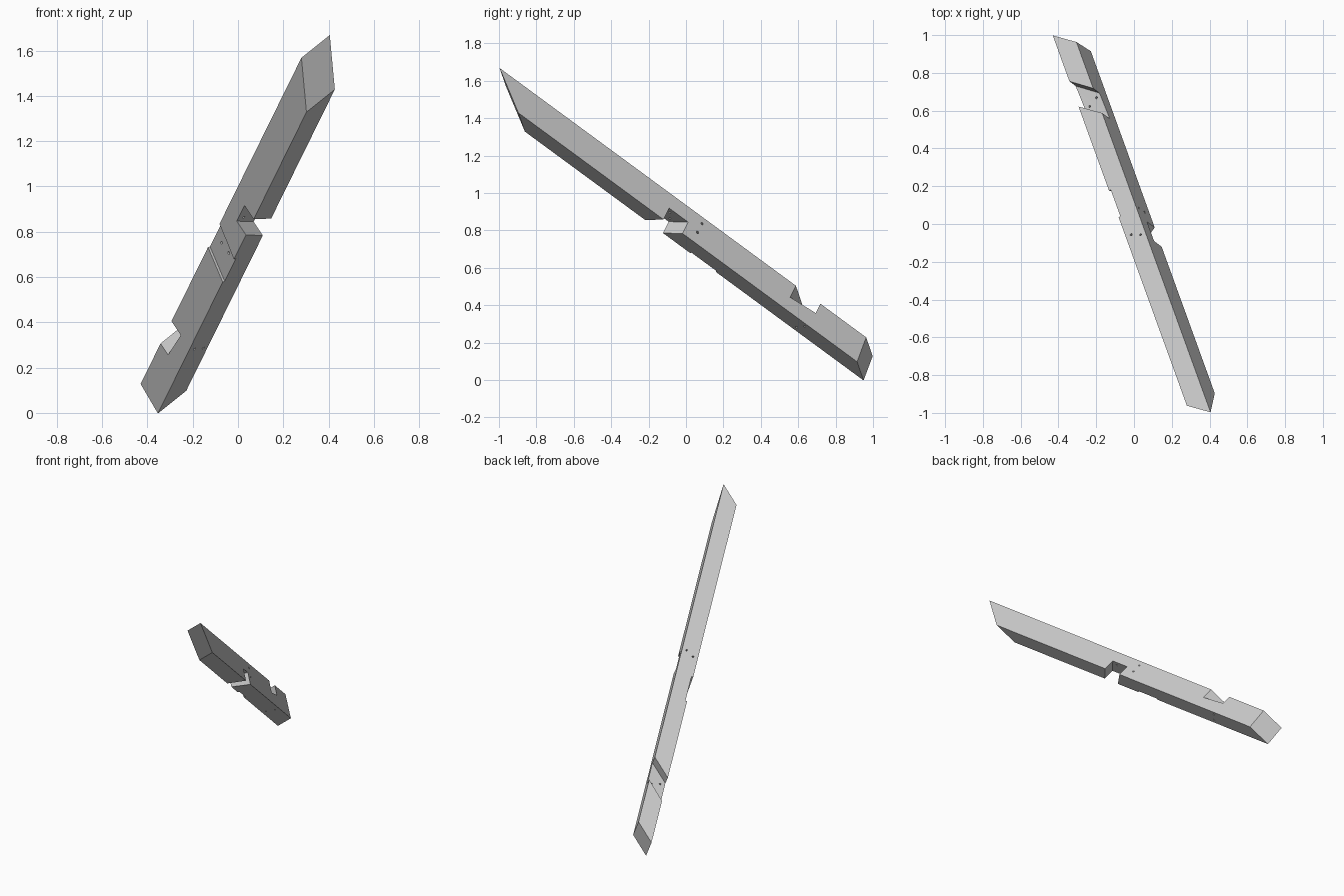
import bpy, bmesh
from mathutils import Vector, Matrix

cube = bpy.data.objects.get("Cube")
if cube:
    bpy.data.objects.remove(cube, do_unlink=True)

# Beam frame: length runs down the slope, width and depth span the section
W, H = 0.113, 0.158
origin = Vector((0.28, -0.962, 1.568))
length = Vector((-0.71, 1.96, -1.44)).normalized()
width = Vector((0.814, 0.506, 0.288))
width = (width - length * width.dot(length)).normalized()
depth = length.cross(width)
frame = Matrix((length, width, depth)).transposed().to_4x4()
frame.translation = origin


def finish(name, bm):
    bmesh.ops.recalc_face_normals(bm, faces=bm.faces)
    mesh = bpy.data.meshes.new(name)
    bm.to_mesh(mesh)
    bm.free()
    obj = bpy.data.objects.new(name, mesh)
    obj.matrix_world = frame
    bpy.context.collection.objects.link(obj)
    return obj


def block(name, start, end, sides, depths_start, depths_end):
    """Skewed block; each end plane is (base, shift across width, shift across depth)."""
    bm = bmesh.new()
    for plane, depths in ((start, depths_start), (end, depths_end)):
        for p in sides:
            for q in depths:
                along = plane[0] + plane[1] * p / W + plane[2] * q / H
                bm.verts.new((along, p, q))
    bmesh.ops.convex_hull(bm, input=bm.verts[:])
    bmesh.ops.dissolve_limit(bm, angle_limit=0.002, verts=bm.verts[:], edges=bm.edges[:])
    return finish(name, bm)


def drill(name, a, b, radius=0.006):
    """Round cutter between two points of the beam frame, running past both."""
    a, b = Vector(a), Vector(b)
    axis = b - a
    bm = bmesh.new()
    turn = axis.to_track_quat("Z", "Y").to_matrix().to_4x4()
    bmesh.ops.create_cone(bm, cap_ends=True, segments=16, radius1=radius, radius2=radius,
                          depth=axis.length * 1.3,
                          matrix=Matrix.Translation((a + b) / 2) @ turn)
    return finish(name, bm)


# Beam with mitred ends
beam = block("timber_beam", (0, -0.119, 0.208), (2.534, -0.119, 0.015),
             (0, W), (0, H), (0, H))

OUT = 0.03
across = (-OUT, W + OUT)
cutters = [
    # Skewed lap notch in the underside
    block("lap_notch", (1.04, 0.052, 0), (1.162, 0.062, 0),
          across, (H / 2, H + OUT), (H / 2, H + OUT)),
    # Skewed seat notch in the top, deeper at its upper end
    block("seat_notch", (2.047, -0.118, 0), (2.22, -0.122, 0),
          across, (-OUT, 0.08), (-OUT, 0.065)),
    # Shallow housing on the side
    block("side_housing", (1.29, 0, 0.062), (1.472, 0, 0.056),
          (-OUT, 0.011), (-OUT, H + OUT), (-OUT, H + OUT)),
    # Peg holes through the housing
    drill("housing_hole_upper", (1.387, 0, 0.049), (1.297, W, 0.035)),
    drill("housing_hole_lower", (1.383, 0, 0.11), (1.297, W, 0.096)),
]
# Peg holes through the two notches
for i, (along, p) in enumerate(((1.149, 0.033), (1.116, 0.083), (2.065, 0.032), (2.085, 0.087))):
    cutters.append(drill(f"notch_hole_{i + 1}", (along, p, 0), (along, p, H)))

for cutter in cutters:
    cutter.hide_render = True
    mod = beam.modifiers.new(cutter.name, "BOOLEAN")
    mod.operation = "DIFFERENCE"
    mod.solver = "EXACT"
    mod.object = cutter

# Bake the cuts and drop the cutters
bpy.context.view_layer.update()
graph = bpy.context.evaluated_depsgraph_get()
carved = bpy.data.meshes.new_from_object(beam.evaluated_get(graph))
beam.modifiers.clear()
beam.data = carved
for cutter in cutters:
    bpy.data.objects.remove(cutter, do_unlink=True)

# Plain grey finish
grey = bpy.data.materials.new("light_grey")
grey.use_nodes = True
colour = (0.6, 0.6, 0.6, 1)
grey.diffuse_color = colour
grey.node_tree.nodes["Principled BSDF"].inputs["Base Color"].default_value = colour
beam.data.materials.clear()
beam.data.materials.append(grey)
